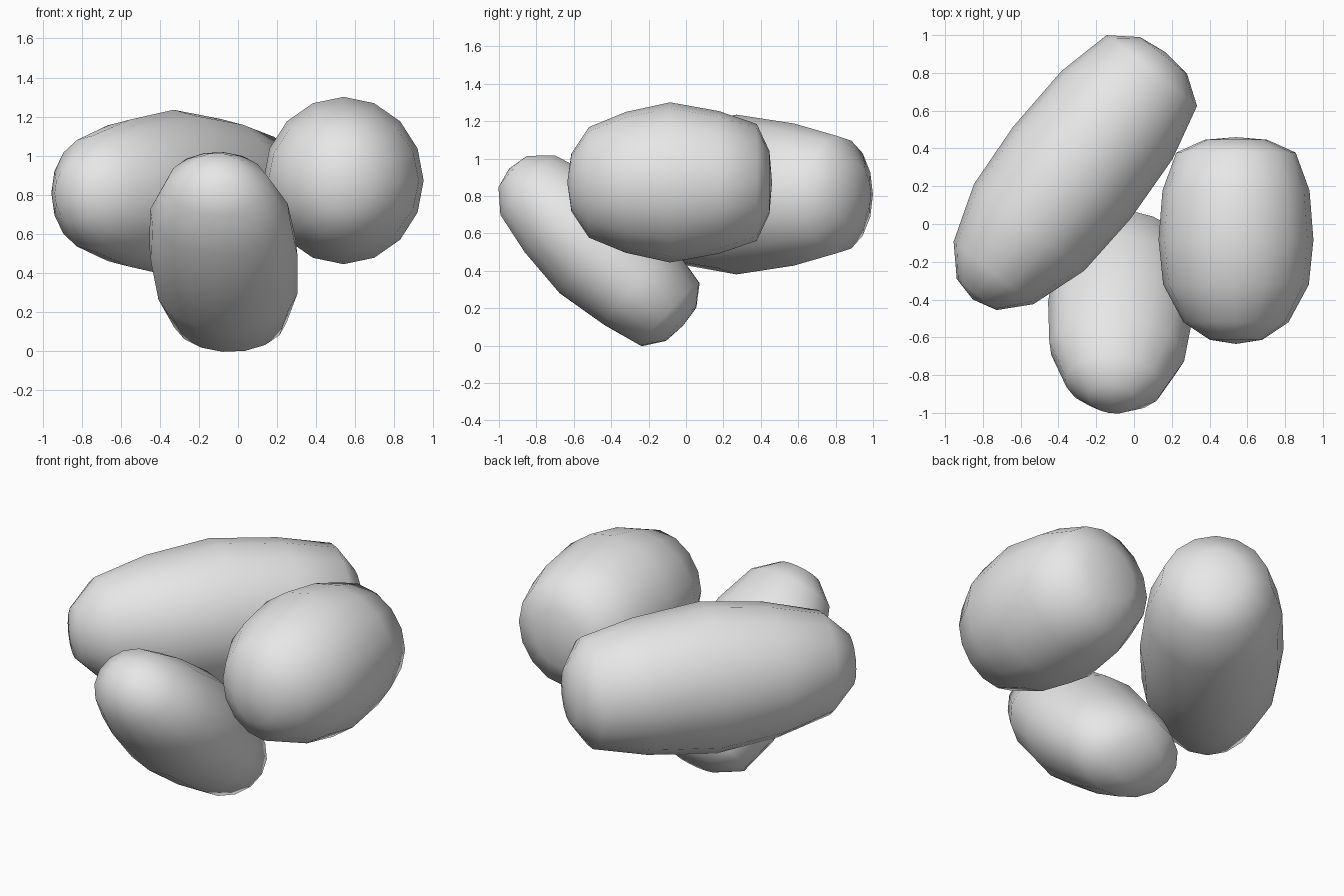
import bpy
import bmesh
from math import acos, pi
from mathutils import Matrix, Vector

default_cube = bpy.data.objects.get("Cube")
if default_cube:
    bpy.data.objects.remove(default_cube, do_unlink=True)

# One plain light grey for every pebble
grey = bpy.data.materials.new("light_grey")
grey.use_nodes = True
colour = (0.8, 0.8, 0.8, 1.0)
grey.diffuse_color = colour
grey.node_tree.nodes["Principled BSDF"].inputs["Base Color"].default_value = colour

# Pebble rings from blunt end to rounder end: (length, width, thickness)
RINGS = [
    (1, 0, 0), (0.975, 0.40, 0.39), (0.85, 0.77, 0.73), (0.48, 0.95, 0.89),
    (0, 1, 1),
    (-0.43, 0.94, 0.88), (-0.79, 0.68, 0.69), (-0.96, 0.34, 0.36), (-1, 0, 0),
]


def pebble(name, centre, axis, width, thickness, blunt, rounded, roll=0):
    """Low-poly pebble whose blunt end points along the axis; sizes are half sizes."""
    bm = bmesh.new()
    bmesh.ops.create_uvsphere(bm, u_segments=16, v_segments=8, radius=1)

    # Move each ring of the ball onto the pebble profile
    for v in bm.verts:
        ring = round(acos(max(-1, min(1, v.co.z))) / pi * 8)
        along, wide, thick = RINGS[ring]
        around = Vector((v.co.x, v.co.y)).normalized()
        reach = blunt if along > 0 else rounded
        v.co = (around.x * wide * width, around.y * thick * thickness, along * reach)

    # Turn the long direction onto the axis, with the side level before rolling
    long_dir = Vector(axis).normalized()
    side = long_dir.cross(Vector((0, 0, 1))).normalized()
    under = long_dir.cross(side)
    turn = Matrix((side, under, long_dir)).transposed().to_4x4()
    place = Matrix.Translation(centre) @ turn @ Matrix.Rotation(roll, 4, "Z")
    bmesh.ops.transform(bm, matrix=place, verts=bm.verts)
    bmesh.ops.recalc_face_normals(bm, faces=bm.faces)

    for face in bm.faces:
        face.smooth = True
    mesh = bpy.data.meshes.new(name)
    bm.to_mesh(mesh)
    bm.free()
    mesh.materials.append(grey)
    bpy.context.collection.objects.link(bpy.data.objects.new(name, mesh))


# Long pebble lying diagonally at the back
pebble("back_pebble", (-0.33, 0.27, 0.808), (0.616, 0.788, 0), 0.395, 0.427, 0.81, 0.85)

# Plump pebble on the left, pointing front to back
pebble("left_pebble", (0.54, -0.085, 0.873), (0, 1, 0), 0.41, 0.428, 0.545, 0.55)

# Leaning pebble at the front, reaching the ground
pebble("front_pebble", (-0.075, -0.468, 0.515), (0.06, 0.74, -0.67), 0.385, 0.317, 0.61, 0.645, roll=0.1)
